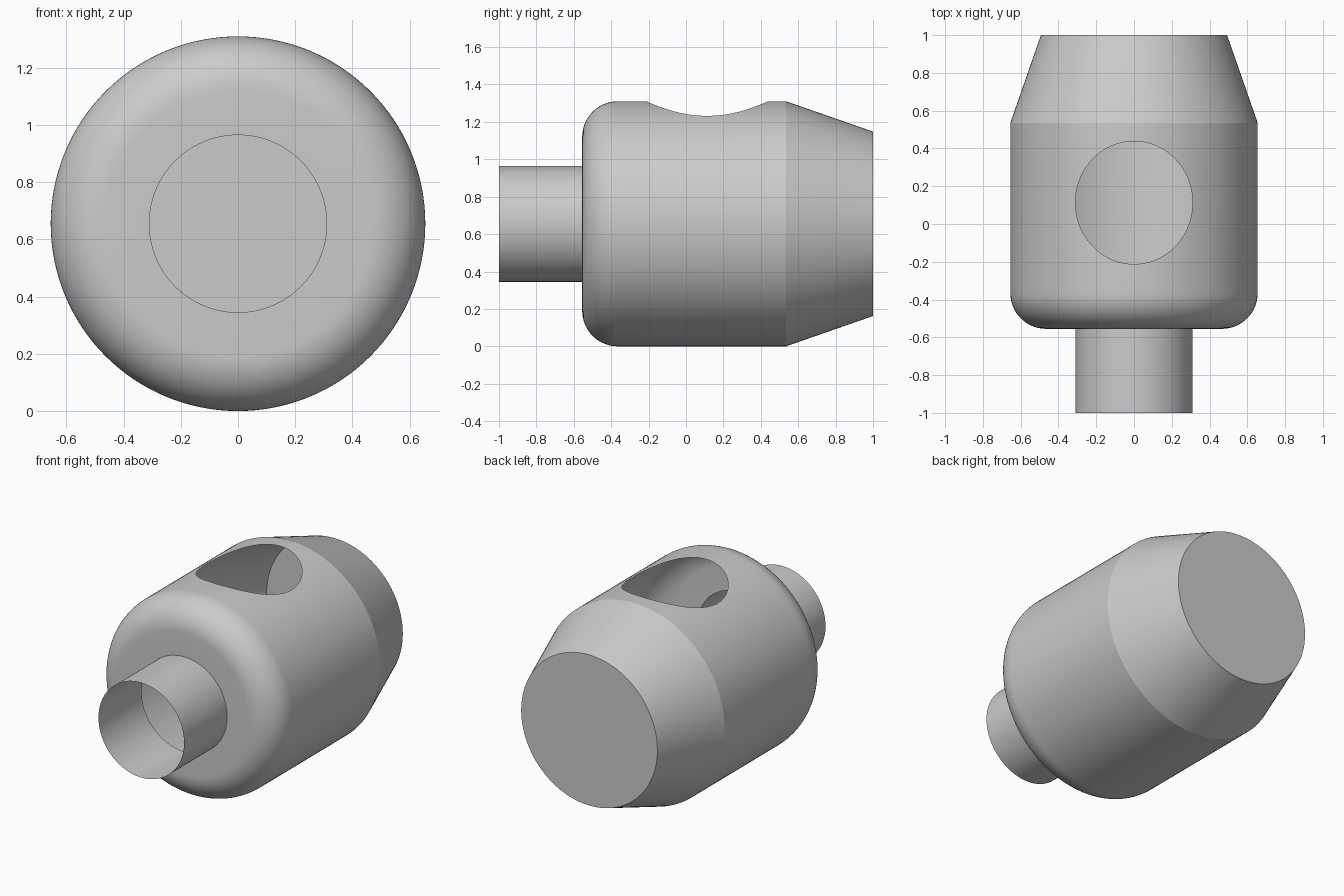
import bpy
import bmesh
from math import sin, cos, pi, hypot, radians

SEGMENTS = 128
BODY_R, TUBE_R, BACK_R = 0.655, 0.31, 0.493
FRONT_Y, FILLET = -0.555, 0.19
HOLE_Y, HOLE_RX, HOLE_RY = 0.113, 0.31, 0.325

if "Cube" in bpy.data.objects:
    bpy.data.objects.remove(bpy.data.objects["Cube"])

grey = bpy.data.materials.new("light grey")
grey.use_nodes = True
grey.diffuse_color = (0.6, 0.6, 0.6, 1)
grey.node_tree.nodes["Principled BSDF"].inputs["Base Color"].default_value = (0.6, 0.6, 0.6, 1)


def lathe(name, profile, capped):
    """Revolve (radius, y) points around the long axis."""
    bm = bmesh.new()
    rings = []
    for r, y in profile:
        angles = [2 * pi * i / SEGMENTS for i in range(SEGMENTS)]
        rings.append([bm.verts.new((r * cos(a), y, BODY_R + r * sin(a))) for a in angles])
    for a, b in zip(rings, rings[1:]):
        for i in range(SEGMENTS):
            j = (i + 1) % SEGMENTS
            bm.faces.new((a[i], a[j], b[j], b[i]))
    if capped:
        bm.faces.new(rings[0])
        bm.faces.new(rings[-1])
    bmesh.ops.recalc_face_normals(bm, faces=bm.faces)
    mesh = bpy.data.meshes.new(name)
    bm.to_mesh(mesh)
    bm.free()
    mesh.materials.append(grey)
    obj = bpy.data.objects.new(name, mesh)
    bpy.context.collection.objects.link(obj)
    return obj


def select_only(obj):
    bpy.ops.object.select_all(action="DESELECT")
    obj.select_set(True)
    bpy.context.view_layer.objects.active = obj


# Body: flat front, rounded shoulder, straight barrel, tapered back
fillet = [(BODY_R - FILLET + FILLET * sin(t), FRONT_Y + FILLET - FILLET * cos(t))
          for t in (i * pi / 32 for i in range(17))]
body = lathe("body_shell", [(TUBE_R, FRONT_Y)] + fillet + [(BODY_R, 0.535), (BACK_R, 1)], True)

# Oval opening through the top of the shell
bpy.ops.mesh.primitive_cylinder_add(vertices=96, radius=1, depth=1, location=(0, HOLE_Y, 1.5))
cutter = bpy.context.object
cutter.name = "opening_cutter"
cutter.scale = (HOLE_RX, HOLE_RY, 1)
cut = body.modifiers.new("opening", "BOOLEAN")
cut.operation, cut.solver, cut.object = "DIFFERENCE", "EXACT", cutter
select_only(body)
bpy.ops.object.modifier_apply(modifier=cut.name)
bpy.data.objects.remove(cutter)

# Leave a thin hollow shell: drop the pocket walls and the cap behind the tube
bm = bmesh.new()
bm.from_mesh(body.data)
inner = []
for f in bm.faces:
    c = f.calc_center_median()
    radial = hypot(c.x, c.z - BODY_R)
    pocket = abs(c.y - HOLE_Y) < 0.34 and radial < 0.63
    tube_cap = c.y < FRONT_Y + 0.01 and radial < 0.1
    if pocket or tube_cap:
        inner.append(f)
bmesh.ops.delete(bm, geom=inner, context="FACES")
bm.to_mesh(body.data)
bm.free()

# Open tube on the front
tube = lathe("front_tube", [(TUBE_R, -1), (TUBE_R, FRONT_Y)], False)

for obj in (body, tube):
    select_only(obj)
    bpy.ops.object.shade_smooth_by_angle(angle=radians(12))
